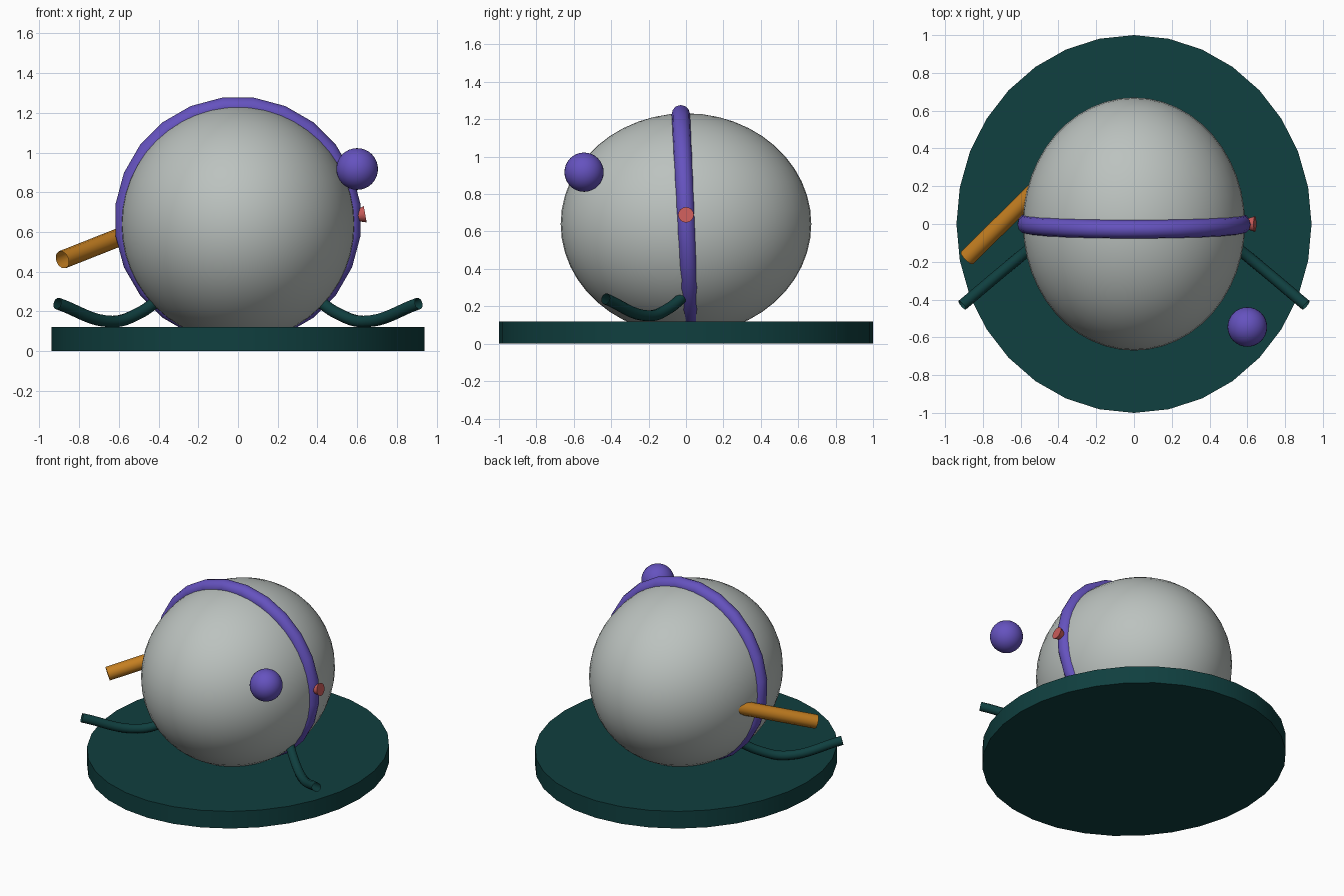
import bpy
import math
from mathutils import Matrix, Vector

if "Cube" in bpy.data.objects:
    bpy.data.objects.remove(bpy.data.objects["Cube"])


def material(name, rgb):
    m = bpy.data.materials.new(name)
    m.diffuse_color = (*rgb, 1.0)
    m.use_nodes = True
    m.node_tree.nodes["Principled BSDF"].inputs["Base Color"].default_value = m.diffuse_color
    return m


GREEN = material("dark teal", (0.005, 0.05, 0.05))
GREY = material("pale grey", (0.50, 0.54, 0.52))
PURPLE = material("violet", (0.13, 0.085, 0.52))
ORANGE = material("amber", (0.55, 0.21, 0.015))
RED = material("coral red", (0.58, 0.105, 0.10))


def finish(name, mat, angle=40):
    ob = bpy.context.object
    ob.name = name
    ob.data.materials.append(mat)
    bpy.ops.object.shade_smooth_by_angle(angle=math.radians(angle))
    return ob


def ball(name, mat, centre, size, segments=32, rings=16):
    bpy.ops.mesh.primitive_uv_sphere_add(segments=segments, ring_count=rings, radius=1, location=centre)
    bpy.context.object.scale = size
    return finish(name, mat)


def tube(name, mat, points, radius):
    """Open-ended round tube following a smooth path."""
    cu = bpy.data.curves.new(name, 'CURVE')
    cu.dimensions = '3D'
    cu.bevel_depth = radius
    cu.bevel_resolution = 3
    cu.resolution_u = 8
    sp = cu.splines.new('BEZIER')
    sp.bezier_points.add(len(points) - 1)
    for bp, p in zip(sp.bezier_points, points):
        bp.co = p
        bp.handle_left_type = bp.handle_right_type = 'AUTO'
    ob = bpy.data.objects.new(name, cu)
    bpy.context.collection.objects.link(ob)
    bpy.ops.object.select_all(action='DESELECT')
    ob.select_set(True)
    bpy.context.view_layer.objects.active = ob
    bpy.ops.object.convert(target='MESH')
    return finish(name, mat)


# Oval base plate
bpy.ops.mesh.primitive_cylinder_add(vertices=32, radius=1, depth=0.12, location=(0, 0, 0.06))
bpy.context.object.scale = (0.94, 1.0, 1.0)
finish("base_plate", GREEN)

# Rounded body
ball("body", GREY, (0, 0, 0.64), (0.588, 0.67, 0.592), 48, 24)

# Slightly tilted band around the body
bpy.ops.mesh.primitive_torus_add(major_segments=24, minor_segments=12, major_radius=0.573, minor_radius=0.049)
band = finish("band", PURPLE)
band.matrix_world = (Matrix.Translation((0, 0, 0.66))
                     @ Matrix.Rotation(math.radians(92.8), 4, 'X')
                     @ Matrix.Rotation(math.radians(7.5), 4, 'Z'))

# Floating ball
ball("floating_ball", PURPLE, (0.60, -0.545, 0.917), (0.105,) * 3)

# Flared knob on the side of the band
bpy.ops.mesh.primitive_cone_add(vertices=16, radius1=0.026, radius2=0.042, depth=0.05,
                                location=(0.616, 0, 0.685))
bpy.context.object.rotation_euler = (0, math.radians(80), 0)
finish("side_knob", RED)

# Straight spout
tube("spout", ORANGE, [(-0.885, -0.18, 0.46), (-0.50, 0.20, 0.612)], 0.046)

# Pair of curved arms resting on the base
for side, label in ((1, "right"), (-1, "left")):
    path = [(0.38, 0.01, 0.275), (0.50, -0.09, 0.19), (0.636, -0.20, 0.149), (0.91, -0.43, 0.24)]
    tube(label + "_arm", GREEN, [(side * x, y, z) for x, y, z in path], 0.03)
